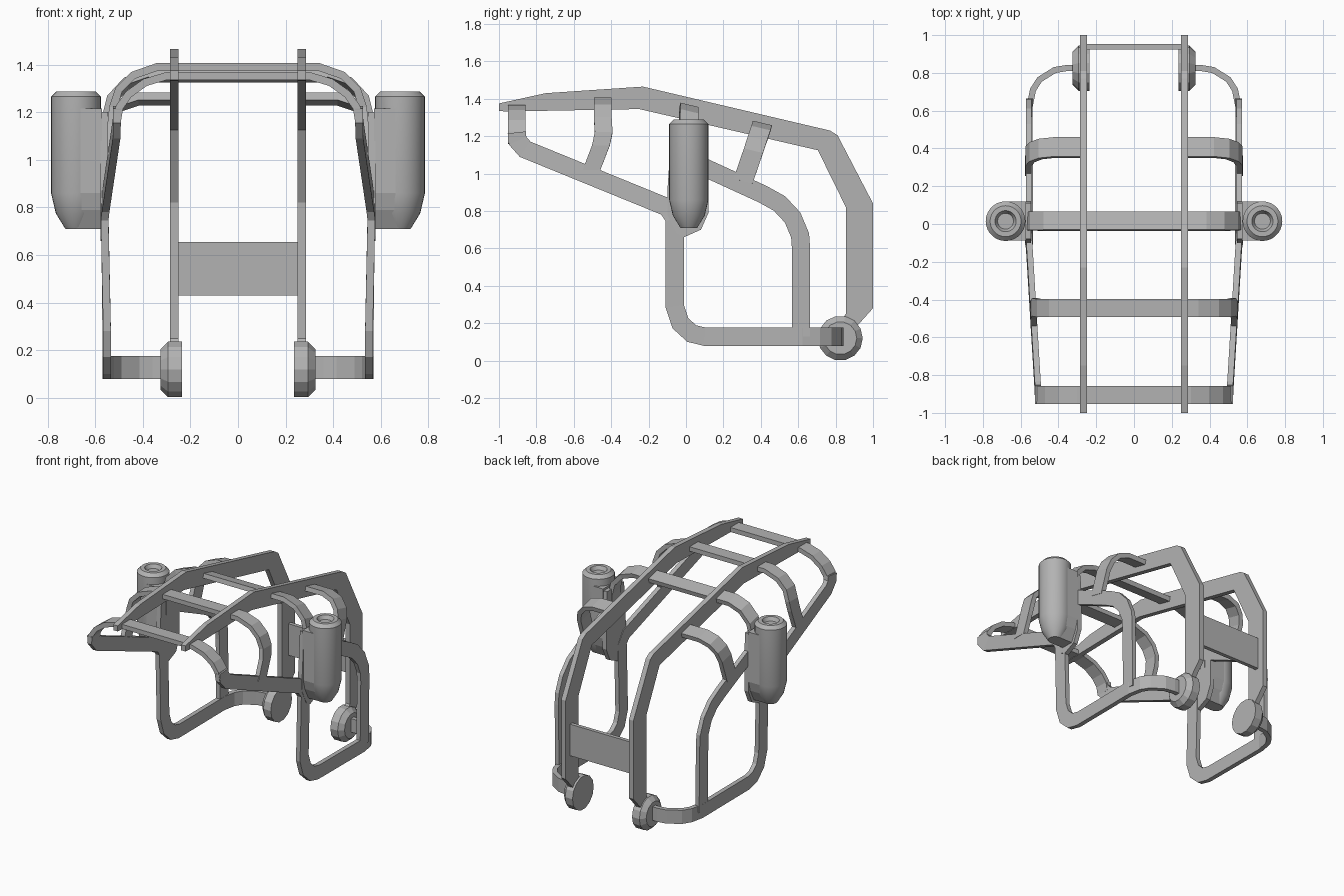
import bpy
import bmesh
import math
from mathutils import Vector

cube = bpy.data.objects.get("Cube")
if cube:
    bpy.data.objects.remove(cube, do_unlink=True)

GREY = (0.45, 0.45, 0.45, 1.0)
metal = bpy.data.materials.new("grey_metal")
metal.use_nodes = True
metal.diffuse_color = GREY
metal.node_tree.nodes["Principled BSDF"].inputs["Base Color"].default_value = GREY


def finish(name, bm, mirror=True, smooth=False):
    """Turn a bmesh into a named object, mirrored across x when paired."""
    bmesh.ops.recalc_face_normals(bm, faces=bm.faces)
    mesh = bpy.data.meshes.new(name)
    bm.to_mesh(mesh)
    bm.free()
    mesh.materials.append(metal)
    obj = bpy.data.objects.new(name, mesh)
    bpy.context.collection.objects.link(obj)
    if smooth:
        bpy.ops.object.select_all(action='DESELECT')
        obj.select_set(True)
        bpy.context.view_layer.objects.active = obj
        bpy.ops.object.shade_smooth_by_angle(angle=math.radians(25))
    if mirror:
        obj.modifiers.new("mirror", 'MIRROR').use_mirror_merge = False
    return obj


def prism(name, outline, x0, x1, mirror=True):
    """Extrude a (y, z) outline from x0 to x1."""
    bm = bmesh.new()
    a = [bm.verts.new((x0, y, z)) for y, z in outline]
    b = [bm.verts.new((x1, y, z)) for y, z in outline]
    bm.faces.new(a)
    bm.faces.new(b[::-1])
    for i in range(len(a)):
        j = (i + 1) % len(a)
        bm.faces.new((a[i], b[i], b[j], a[j]))
    return finish(name, bm, mirror)


def strip(name, path, across, size_across, size_other, mirror=True):
    """Sweep a flat bar along a path with mitred corners."""
    pts = [Vector(p) for p in path]
    w = Vector(across).normalized()
    bm = bmesh.new()
    rings = []
    for i, p in enumerate(pts):
        d_in = (p - pts[max(i - 1, 0)]).normalized()
        d_out = (pts[min(i + 1, len(pts) - 1)] - p).normalized()
        t = (d_in + d_out).normalized()
        n = t.cross(w).normalized() / max(t.dot(d_out if d_out.length else d_in), 0.5)
        rings.append([bm.verts.new(p + w * a * size_across / 2 + n * b * size_other / 2)
                      for a, b in ((-1, -1), (1, -1), (1, 1), (-1, 1))])
    for r, s in zip(rings, rings[1:]):
        for k in range(4):
            m = (k + 1) % 4
            bm.faces.new((r[k], r[m], s[m], s[k]))
    bm.faces.new(rings[0])
    bm.faces.new(rings[-1][::-1])
    return finish(name, bm, mirror)


def lathe(name, profile, sides, place, smooth):
    """Spin a (radius, height) profile; place maps local points to the model."""
    bm = bmesh.new()
    rings = []
    for r, h in profile:
        rings.append([bm.verts.new(place(r * math.cos(a), r * math.sin(a), h))
                      for a in (2 * math.pi * k / sides for k in range(sides))])
    for r, s in zip(rings, rings[1:]):
        for k in range(sides):
            m = (k + 1) % sides
            bm.faces.new((r[k], r[m], s[m], s[k]))
    bm.faces.new(rings[0][::-1])
    bm.faces.new(rings[-1])
    return finish(name, bm, True, smooth)


def hoop(name, half, across=(0, 1, 0), width=0.095):
    """Full cross rib from its left half path."""
    full = [(-x, y, z) for x, y, z in reversed(half)] + half
    return strip(name, full, across, width, 0.032, mirror=False)


# Long top rails that bend down at the back
prism("top_rails", [(-1, 1.335), (-1, 1.375), (-0.75, 1.43), (-0.23, 1.465), (0.77, 1.23),
                    (0.81, 1.205), (1, 0.84), (1, 0.28), (0.91, 0.18), (0.85, 0.14),
                    (0.8, 0.18), (0.855, 0.25), (0.855, 0.82), (0.705, 1.125),
                    (-0.25, 1.345), (-0.96, 1.332)], 0.25, 0.285)

# Plate joining the rails at the back
prism("back_plate", [(0.925, 0.43), (0.952, 0.43), (0.952, 0.655), (0.925, 0.655)],
      -0.26, 0.26, mirror=False)

# Side frames: sloped front bar, front post and bottom bar in one run
strip("side_frames", [(0.508, -0.905, 1.22), (0.508, -0.9, 1.175), (0.51, -0.86, 1.13),
                      (0.556, -0.1, 0.82), (0.56, -0.06, 0.76), (0.55, -0.06, 0.29),
                      (0.55, -0.03, 0.2), (0.55, 0.03, 0.145), (0.55, 0.1, 0.128),
                      (0.553, 0.6, 0.128)], (1, 0, 0), 0.032, 0.097)

# Rear posts that curve forward into the upper bars
strip("rear_posts", [(0.553, 0.615, 0.13), (0.558, 0.615, 0.6), (0.558, 0.61, 0.67),
                     (0.558, 0.57, 0.765), (0.558, 0.5, 0.84), (0.558, 0.41, 0.89),
                     (0.558, 0.05, 1.055)], (1, 0, 0), 0.03, 0.097)

# Bottom arms that turn inward to the hubs
strip("rear_arms", [(0.553, 0.5, 0.128), (0.553, 0.62, 0.128), (0.535, 0.71, 0.128),
                    (0.5, 0.765, 0.128), (0.42, 0.815, 0.128), (0.36, 0.825, 0.128),
                    (0.3, 0.825, 0.128)], (0, 0, 1), 0.097, 0.032)

# Round hubs, chamfered on the outer side
lathe("hubs", [(0.12, 0.235), (0.12, 0.293), (0.088, 0.325)], 14,
      lambda u, v, h: (h, 0.825 + u, 0.12 + v), False)

# Cross ribs
hoop("front_rib", [(0.3, -0.905, 1.352), (0.39, -0.905, 1.325), (0.46, -0.905, 1.275),
                   (0.498, -0.905, 1.22), (0.508, -0.905, 1.16)])
hoop("second_rib", [(0.34, -0.445, 1.39), (0.44, -0.445, 1.355), (0.5, -0.445, 1.295),
                    (0.525, -0.44, 1.22), (0.532, -0.455, 1.15), (0.532, -0.505, 1.02)])
hoop("middle_rib", [(0.38, 0.015, 1.352), (0.47, 0.015, 1.32), (0.535, 0.015, 1.25),
                    (0.555, 0.015, 1.17), (0.56, 0.015, 0.95)], (0, 1, -0.24), 0.1)
strip("rear_ribs", [(0.265, 0.405, 1.255), (0.42, 0.405, 1.255), (0.495, 0.397, 1.23),
                    (0.54, 0.38, 1.18), (0.558, 0.36, 1.12), (0.56, 0.305, 0.96)],
      (0, 1, -0.24), 0.105, 0.032)

# Mounting plates on the side frames
prism("mount_plates", [(-0.1, 0.78), (-0.05, 0.68), (-0.01, 0.66), (0.08, 0.7), (0.12, 0.79),
                       (0.12, 1.07), (0.11, 1.2), (-0.08, 1.2), (-0.1, 0.9)], 0.545, 0.577)

# Brackets filling the gap between plates and canisters
prism("canister_brackets", [(-0.088, 1.215), (0.118, 1.215), (0.118, 0.86), (0.1, 0.79),
                            (0.06, 0.71), (-0.03, 0.71), (-0.07, 0.79), (-0.088, 0.86)],
      0.572, 0.68)

# Side canisters with a tapered base and a dished top
lathe("canisters", [(0.045, 0.71), (0.085, 0.775), (0.105, 0.86), (0.105, 1.265),
                    (0.082, 1.288), (0.056, 1.288), (0.042, 1.262)], 28,
      lambda u, v, h: (0.68 + u, 0.015 + v, h), True)
